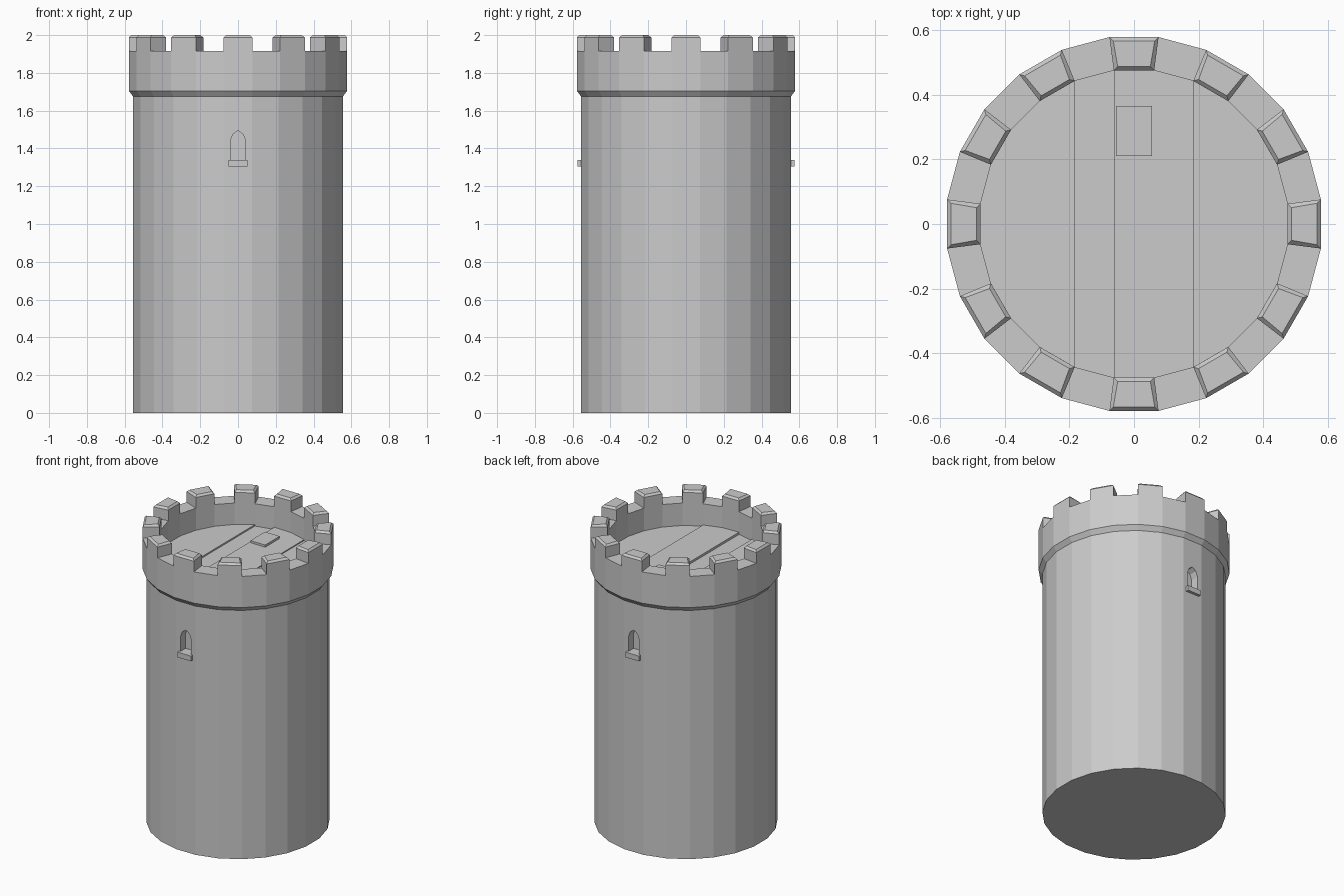
import bpy, bmesh
from math import cos, sin, radians, pi

if "Cube" in bpy.data.objects:
    bpy.data.objects.remove(bpy.data.objects["Cube"])

N = 24                      # wall facets, flats face the axes
R_IN = 0.479                # inner parapet radius


def make(name, verts, faces):
    me = bpy.data.meshes.new(name)
    me.from_pydata(verts, [], faces)
    bm = bmesh.new()
    bm.from_mesh(me)
    bmesh.ops.recalc_face_normals(bm, faces=bm.faces)
    bm.to_mesh(me)
    bm.free()
    ob = bpy.data.objects.new(name, me)
    bpy.context.collection.objects.link(ob)
    return ob


def loft(name, rings):
    """Closed solid through equally sized rings of points."""
    n = len(rings[0])
    verts = [p for r in rings for p in r]
    faces = [(k*n + i, k*n + (i+1) % n, (k+1)*n + (i+1) % n, (k+1)*n + i)
             for k in range(len(rings)-1) for i in range(n)]
    last = (len(rings)-1)*n
    faces += [tuple(range(n))[::-1], tuple(range(last, last+n))]
    return make(name, verts, faces)


def circle(r, z):
    return [(r*cos(radians(7.5 + 15*i)), r*sin(radians(7.5 + 15*i)), z) for i in range(N)]


def box(name, x0, x1, y0, y1, z0, z1):
    return loft(name, [[(x0, y0, z), (x1, y0, z), (x1, y1, z), (x0, y1, z)] for z in (z0, z1)])


# Tower wall with flared parapet and sunken roof
tower = loft("tower_wall", [circle(0.56, 0), circle(0.56, 1.675), circle(0.583, 1.705),
                            circle(0.583, 1.915), circle(R_IN, 1.915), circle(R_IN, 1.755)])

# Pointed window recesses and sills, front and back
half = [(0.04, 1.34), (0.04, 1.44), (0.027, 1.475), (0, 1.495)]
arch = half + [(-x, z) for x, z in half[-2::-1]]
for side, label in ((-1, "front"), (1, "back")):
    cutter = loft(label + "_window_cutter",
                  [[(x, side*y, z) for x, z in arch] for y in (0.50, 0.65)])
    cutter.hide_render = True
    cutter.hide_viewport = True
    cutter.display_type = 'WIRE'
    mod = tower.modifiers.new(label + "_window", 'BOOLEAN')
    mod.operation = 'DIFFERENCE'
    mod.solver = 'EXACT'
    mod.object = cutter
    y0, y1 = sorted((side*0.53, side*0.574))
    box(label + "_sill", -0.05, 0.05, y0, y1, 1.305, 1.34)

# Merlons: wedge blocks with chamfered tops on every other facet
def merlon_ring(a, inset, z):
    r0, r1 = 0.475 + inset, 0.578 - inset
    w0, w1 = 0.0625 - inset, 0.076 - inset
    pts = [(r0, -w0), (r1, -w1), (r1, w1), (r0, w0)]
    return [(r*cos(a) - t*sin(a), r*sin(a) + t*cos(a), z) for r, t in pts]


for i in range(12):
    a = i*pi/6
    loft("merlon_%02d" % i, [merlon_ring(a, 0, 1.91), merlon_ring(a, 0, 1.987),
                             merlon_ring(a, 0.012, 2.0)])

# Roof planks, slightly uneven, running between opposite wall corners
def plank(name, first, last, z_left, z_right):
    angles = [radians(172.5 - 15*k) for k in range(first, last+1)]
    xs = [R_IN*cos(a) for a in angles]
    pts = [(R_IN*cos(a), R_IN*sin(a)) for a in angles]
    pts += [(x, -y) for x, y in reversed(pts)]
    slope = (z_right - z_left)/(xs[-1] - xs[0])
    top = [(x, y, z_left + slope*(x - xs[0])) for x, y in pts]
    loft(name, [[(x, y, 1.75) for x, y in pts], top])


plank("plank_left", 0, 4, 1.765, 1.775)
plank("plank_mid_left", 4, 5, 1.765, 1.762)
plank("plank_middle", 5, 7, 1.777, 1.772)
plank("plank_right", 7, 11, 1.765, 1.762)

# Roof hatch
box("hatch", -0.055, 0.055, 0.21, 0.365, 1.76, 1.79)
